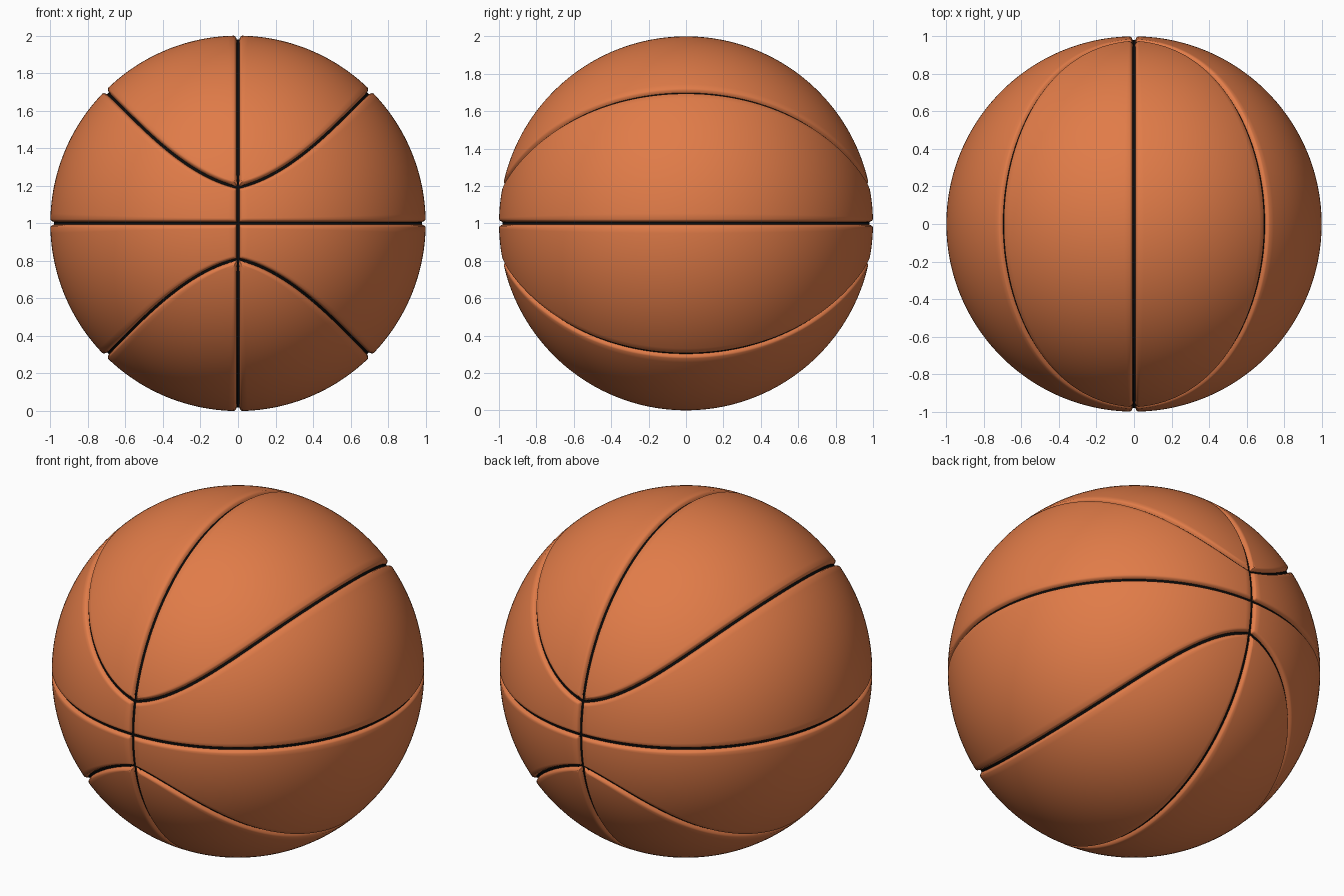
import bpy, bmesh, math
from math import sin, cos, pi
from mathutils import Vector

cube = bpy.data.objects.get("Cube")
if cube:
    bpy.data.objects.remove(cube)


def make_material(name, color):
    mat = bpy.data.materials.new(name)
    mat.use_nodes = True
    mat.diffuse_color = color
    bsdf = mat.node_tree.nodes["Principled BSDF"]
    bsdf.inputs["Base Color"].default_value = color
    bsdf.inputs["Roughness"].default_value = 0.6
    return mat


# Groove cross-section: distance from the seam centre, and radius there
PROFILE = [(0, 0.98), (0.007, 0.98), (0.010, 0.988), (0.015, 0.996), (0.022, 1.0)]
OFFSETS = [d for d, r in PROFILE]
REACH = OFFSETS[-1]
COLUMNS, ROWS = 48, 24
TIP = 0.195          # height of the curved seam where it meets the upright seam
SIDE = math.sqrt(0.5)


def groove_radius(d):
    for (d0, r0), (d1, r1) in zip(PROFILE, PROFILE[1:]):
        if d <= d1:
            return r0 + (r1 - r0) * (d - d0) / (d1 - d0)
    return 1.0


def steps(start, end, count):
    return [start + (end - start) * i / count for i in range(1, count + 1)]


# Seam lines of one eighth of the ball, running from the front to the side
def curved_seam(angle):
    x = SIDE * sin(angle)
    z = x + TIP * max(0, 1 - x / 0.6) ** 2.4
    return Vector((x, -math.sqrt(max(0, 1 - x * x - z * z)), z)).normalized()


def upright_seam(angle):
    return Vector((0, -cos(angle), sin(angle)))


def level_seam(angle):
    return Vector((sin(angle), -cos(angle), 0))


def spread(first, last):
    near = [first + d for d in OFFSETS]
    return near + steps(near[-1], last, COLUMNS)


low = math.asin(TIP)
upright = [upright_seam(a) for a in spread(low, pi / 2)]
level = [level_seam(a) for a in spread(0, pi / 2)]
turns = [math.asin(d / SIDE) for d in OFFSETS]
curved = [curved_seam(a) for a in turns + steps(turns[-1], pi / 2, COLUMNS)]

bm = bmesh.new()


def crossing(line, i, direction):
    """Sine of the angle at which a row leaves a seam line."""
    tangent = (line[min(i + 1, len(line) - 1)] - line[max(i - 1, 0)]).normalized()
    return max(0.4, tangent.cross(direction).length)


def add_panel(a_line, b_line):
    """Grid between two seams, sunk into a groove along every seam."""
    grid = []
    for i, (a, b) in enumerate(zip(a_line, b_line)):
        width = a.angle(b)
        out = (b - a * a.dot(b)).normalized()
        back = (a - b * a.dot(b)).normalized()
        sa, sb = crossing(a_line, i, out), crossing(b_line, i, back)
        fit = min(1, width / (REACH / sa + REACH / sb) * 0.8)
        near = [d / sa * fit for d in OFFSETS]
        far = [width - d / sb * fit for d in reversed(OFFSETS)]
        column = []
        for t in near + steps(near[-1], far[0], ROWS)[:-1] + far:
            p = a * cos(t) + out * sin(t)
            d = min(t * sa, (width - t) * sb)
            if a_line is curved:
                d = min(d, math.asin(min(1, abs(p.x))))
            d = max(0, d)
            column.append((bm.verts.new(p * groove_radius(d)), d))
        grid.append(column)
    for c0, c1 in zip(grid, grid[1:]):
        for j in range(len(c0) - 1):
            corners = [c0[j], c1[j], c1[j + 1], c0[j + 1]]
            face = bm.faces.new([v for v, d in corners])
            face.material_index = int(sum(d for v, d in corners) / 4 < 0.006)


add_panel(upright, curved)
add_panel(curved, level)
bmesh.ops.remove_doubles(bm, verts=bm.verts, dist=1e-5)
bm.normal_update()
for face in bm.faces:
    if face.normal.dot(face.calc_center_median()) < 0:
        face.normal_flip()

# Ball: one eighth mirrored three ways
mesh = bpy.data.meshes.new("ball")
bm.to_mesh(mesh)
bm.free()
mesh.materials.append(make_material("orange_rubber", (0.75, 0.2, 0.065, 1)))
mesh.materials.append(make_material("black_seam", (0.003, 0.003, 0.003, 1)))
ball = bpy.data.objects.new("ball", mesh)
bpy.context.collection.objects.link(ball)
ball.location.z = 1

bpy.ops.object.select_all(action="DESELECT")
ball.select_set(True)
bpy.context.view_layer.objects.active = ball
bpy.ops.object.shade_smooth_by_angle(angle=math.radians(40))

mirror = ball.modifiers.new("mirror", "MIRROR")
mirror.use_axis = (True, True, True)
mirror.merge_threshold = 1e-4
